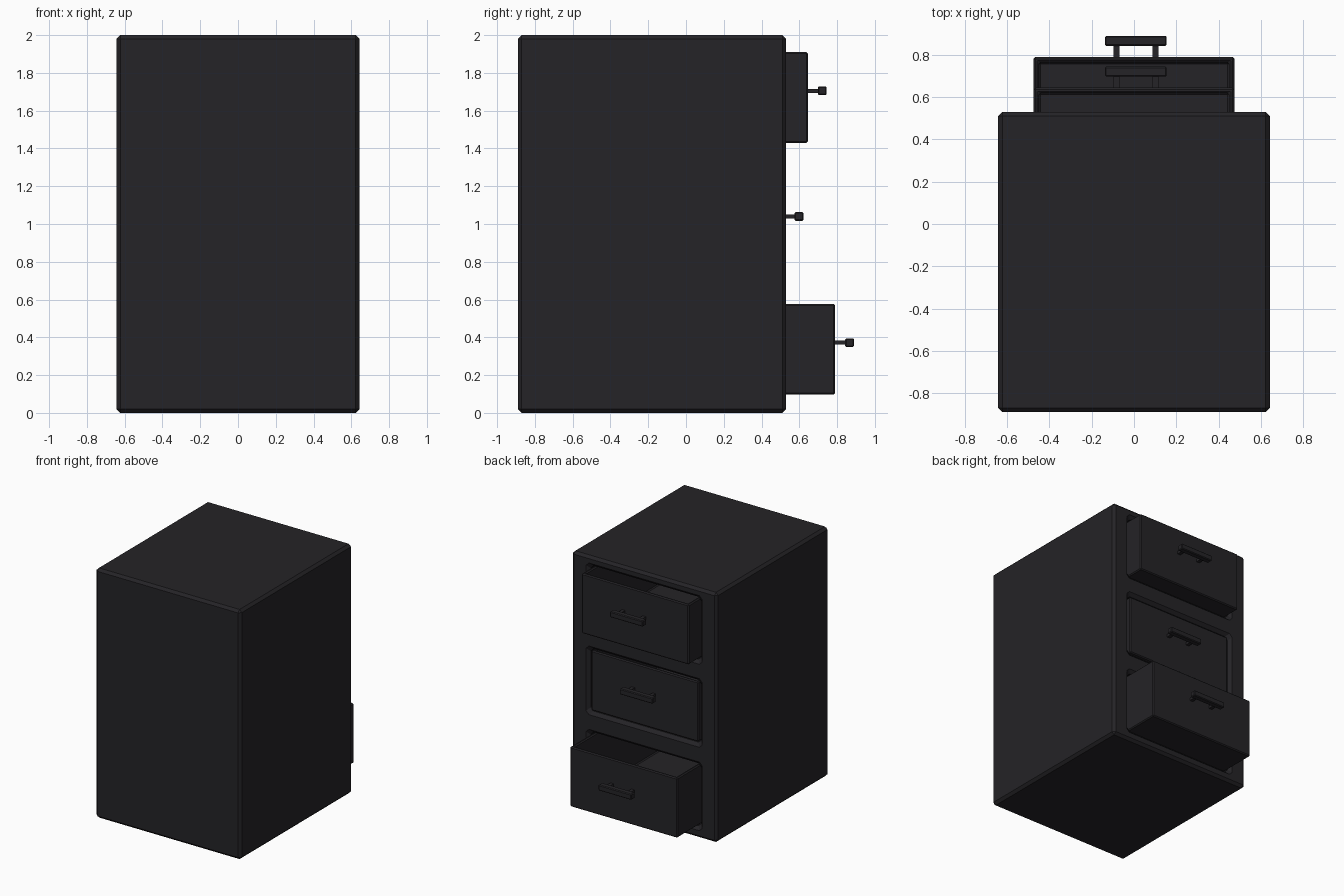
import bpy, bmesh
from mathutils import Vector

if "Cube" in bpy.data.objects:
    bpy.data.objects.remove(bpy.data.objects["Cube"])

mat = bpy.data.materials.new("charcoal_metal")
mat.diffuse_color = (0.018, 0.017, 0.020, 1)
mat.use_nodes = True
mat.node_tree.nodes["Principled BSDF"].inputs["Base Color"].default_value = mat.diffuse_color


def finish(bm, name):
    bmesh.ops.recalc_face_normals(bm, faces=bm.faces)
    me = bpy.data.meshes.new(name)
    bm.to_mesh(me)
    bm.free()
    ob = bpy.data.objects.new(name, me)
    bpy.context.collection.objects.link(ob)
    me.materials.append(mat)
    return ob


def add_box(bm, lo, hi):
    lo, hi = Vector(lo), Vector(hi)
    vs = bmesh.ops.create_cube(bm, size=1)["verts"]
    for v in vs:
        v.co = (lo + hi) / 2 + v.co * (hi - lo)
    return vs


def bevel(bm, edges, w):
    bmesh.ops.bevel(bm, geom=edges, offset=w, segments=1, affect='EDGES', profile=0.5)


def opening(zc):
    # chamfered-corner tunnel that flares at the front face
    bm = bmesh.new()
    rings = []
    for y, hx, hz in ((-0.85, 0.49, 0.25), (0.505, 0.49, 0.25), (0.53, 0.515, 0.275), (0.6, 0.515, 0.275)):
        c = 0.025
        pts = [(hx - c, hz), (hx, hz - c), (hx, c - hz), (hx - c, -hz),
               (c - hx, -hz), (-hx, c - hz), (-hx, hz - c), (c - hx, hz)]
        rings.append([bm.verts.new((x, y, zc + z)) for x, z in pts])
    for a, b in zip(rings, rings[1:]):
        for i in range(8):
            j = (i + 1) % 8
            bm.faces.new((a[i], a[j], b[j], b[i]))
    bm.faces.new(rings[0])
    bm.faces.new(rings[-1])
    return finish(bm, "opening_cutter")


def drawer(name, zc, front):
    # open tray, hollowed from the top
    bm = bmesh.new()
    add_box(bm, (-0.475, front - 1.33, zc - 0.24), (0.475, front, zc + 0.24))
    bm.normal_update()
    top = max(bm.faces, key=lambda f: f.normal.z)
    bmesh.ops.inset_region(bm, faces=[top], thickness=0.035)
    new = bmesh.ops.extrude_discrete_faces(bm, faces=[top])["faces"][0]
    bmesh.ops.translate(bm, verts=new.verts, vec=(0, 0, -0.445))
    edges = [e for e in bm.edges if len(e.link_faces) == 2 and e.calc_face_angle() > 0.1]
    bevel(bm, edges, 0.008)
    finish(bm, name)


def handle(name, zc, front):
    # bar on two posts
    bm = bmesh.new()
    add_box(bm, (-0.138, front + 0.053, zc - 0.023), (0.155, front + 0.10, zc + 0.023))
    bevel(bm, bm.edges[:], 0.006)
    for x in (-0.083, 0.102):
        add_box(bm, (x - 0.014, front - 0.01, zc - 0.011), (x + 0.014, front + 0.06, zc + 0.011))
    finish(bm, name)


# cabinet body
bm = bmesh.new()
add_box(bm, (-0.643, -0.89, 0), (0.643, 0.53, 2))
bevel(bm, bm.edges[:], 0.02)
body = finish(bm, "cabinet_body")

# three drawers with handles and their openings
cutters = []
for name, zc, front in (("top", 1.67, 0.645), ("middle", 1.005, 0.522), ("bottom", 0.337, 0.79)):
    cut = opening(zc)
    cutters.append(cut)
    m = body.modifiers.new("cut", 'BOOLEAN')
    m.object, m.operation, m.solver = cut, 'DIFFERENCE', 'EXACT'
    drawer(name + "_drawer", zc, front)
    handle(name + "_handle", zc + 0.035, front)

# apply the cuts and drop the cutters
bpy.context.view_layer.update()
dg = bpy.context.evaluated_depsgraph_get()
me = bpy.data.meshes.new_from_object(body.evaluated_get(dg))
body.modifiers.clear()
body.data = me
for c in cutters:
    bpy.data.objects.remove(c)
